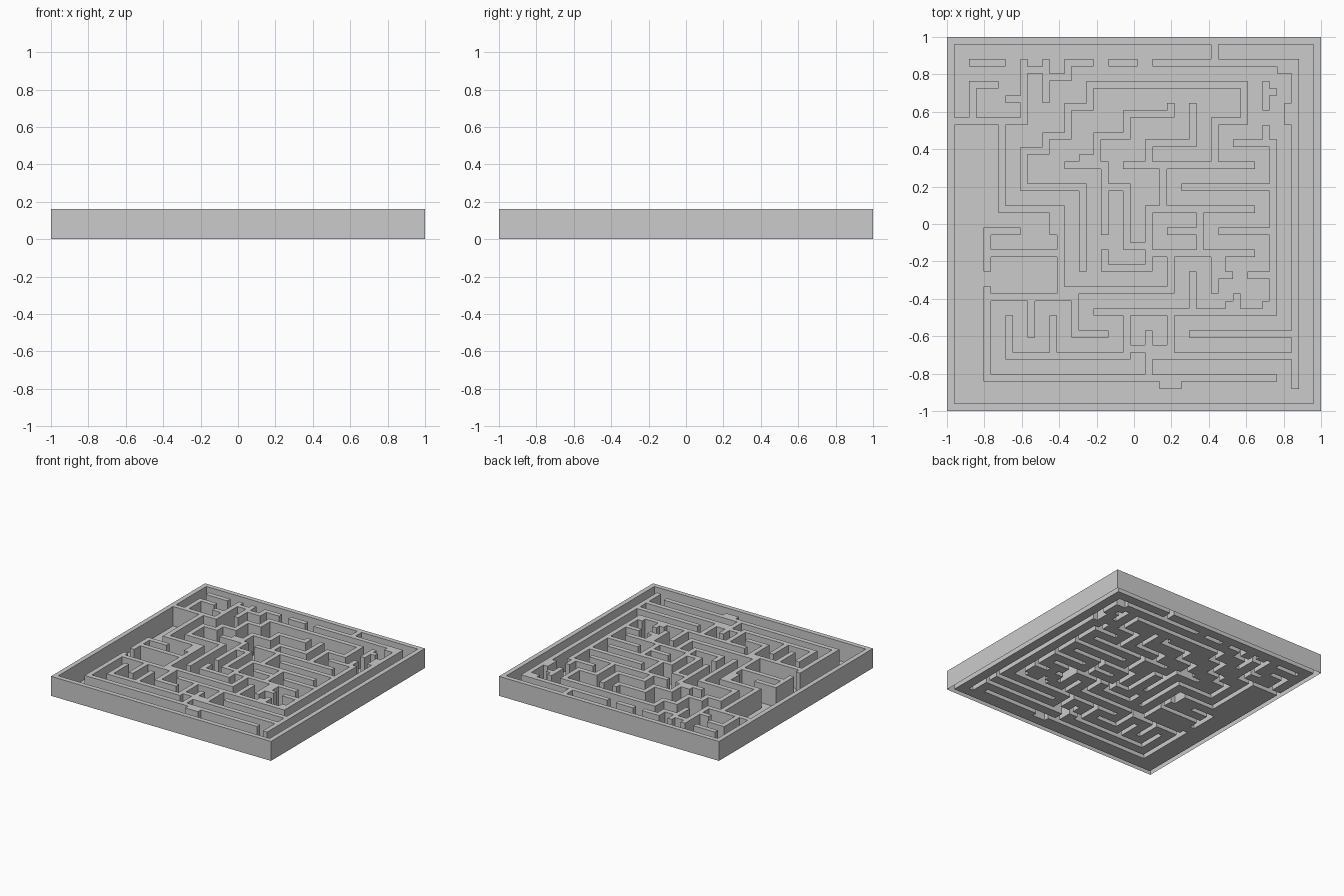
import bpy
import bmesh

if "Cube" in bpy.data.objects:
    bpy.data.objects.remove(bpy.data.objects["Cube"], do_unlink=True)

CELLS = 51
HEIGHT = 0.16
STEP = {"E": (1, 0), "W": (-1, 0), "N": (0, -1), "S": (0, 1)}
walls = set()


def wall(col, row, path):
    """Walk across the grid from a start cell, marking every cell as wall."""
    walls.add((col, row))
    for leg in path.split():
        dx, dy = STEP[leg[0]]
        for _ in range(int(leg[1:])):
            col, row = col + dx, row + dy
            walls.add((col, row))


# Outer rim
last = CELLS - 1
wall(0, 0, f"E{last} S{last} W{last} N{last}")

# Back left corner
wall(1, 11, "E9 N8")
wall(3, 10, "N4 E3")
wall(8, 8, "E1")
wall(10, 4, "E3")
wall(13, 3, "S5")
wall(14, 5, "E2 N2 E3")
wall(3, 3, "E4")
wall(22, 3, "E3")

# Back and right side corridor
wall(36, 1, "S2")
wall(28, 3, "E19 S44")
wall(45, 4, "E1")
wall(46, 9, "S2")
wall(43, 6, "S3")
wall(43, 7, "E1")

# Left chambers
wall(7, 12, "S11 E8 S12")
wall(14, 24, "S2")
wall(9, 26, "W4 S5")
wall(6, 29, "E8")
wall(15, 34, "E15 N5")

# Large stepped wall
wall(18, 31, "N11 W8 N5 E3 N2 E3 N4 E3 N3 E21 S5 W4 S6")
wall(24, 17, "E17")
wall(27, 16, "N2 E6 N5")

# Small stepped wall
wall(30, 9, "S1 W6 S3 W4 S4")
wall(18, 16, "E1")
wall(16, 17, "E5 S9")
wall(21, 20, "E3 S8")

# Centre passages
wall(29, 17, "S6")
wall(27, 23, "E14")
wall(27, 23, "S8 W6 N2")
wall(24, 28, "E2")
wall(27, 29, "E14")
wall(34, 23, "S6")
wall(30, 26, "E3")
wall(36, 30, "S4")
wall(37, 30, "S2 E1")

# Right comb
wall(20, 37, "E24 N23 W5")
wall(43, 12, "S1")
wall(32, 20, "E11")
wall(37, 26, "E6")
wall(41, 32, "E2")
wall(43, 36, "E1")
wall(33, 32, "S4")
wall(39, 35, "S1")
wall(38, 36, "E1")

# Front passages
wall(5, 34, "S12 E39")
wall(29, 47, "E2")
wall(27, 40, "S5")
wall(5, 35, "E12 S5 E4")
wall(11, 36, "S4")
wall(8, 38, "S5 E16 N6")
wall(14, 38, "S4")
wall(24, 42, "E6 N5")
wall(27, 43, "E19")
wall(33, 40, "E13")

# Thin floor sheet with the wall cells pulled up, hollow underneath
bm = bmesh.new()
bmesh.ops.create_grid(bm, x_segments=CELLS, y_segments=CELLS, size=1)


def cell_of(face):
    c = face.calc_center_median()
    return int((c.x + 1) * CELLS / 2), int((1 - c.y) * CELLS / 2)


raised = [f for f in bm.faces if cell_of(f) in walls]
result = bmesh.ops.extrude_face_region(bm, geom=raised)
tops = [v for v in result["geom"] if isinstance(v, bmesh.types.BMVert)]
bmesh.ops.translate(bm, verts=tops, vec=(0, 0, HEIGHT))
leftover = [f for f in raised if f.is_valid]
if leftover:
    bmesh.ops.delete(bm, geom=leftover, context="FACES")

mesh = bpy.data.meshes.new("maze")
bm.to_mesh(mesh)
bm.free()
maze = bpy.data.objects.new("maze", mesh)
bpy.context.collection.objects.link(maze)

# Plain grey
grey = bpy.data.materials.new("light_grey")
grey.use_nodes = True
colour = (0.6, 0.6, 0.6, 1)
grey.diffuse_color = colour
for node in grey.node_tree.nodes:
    if node.type == "BSDF_PRINCIPLED":
        node.inputs["Base Color"].default_value = colour
mesh.materials.append(grey)
